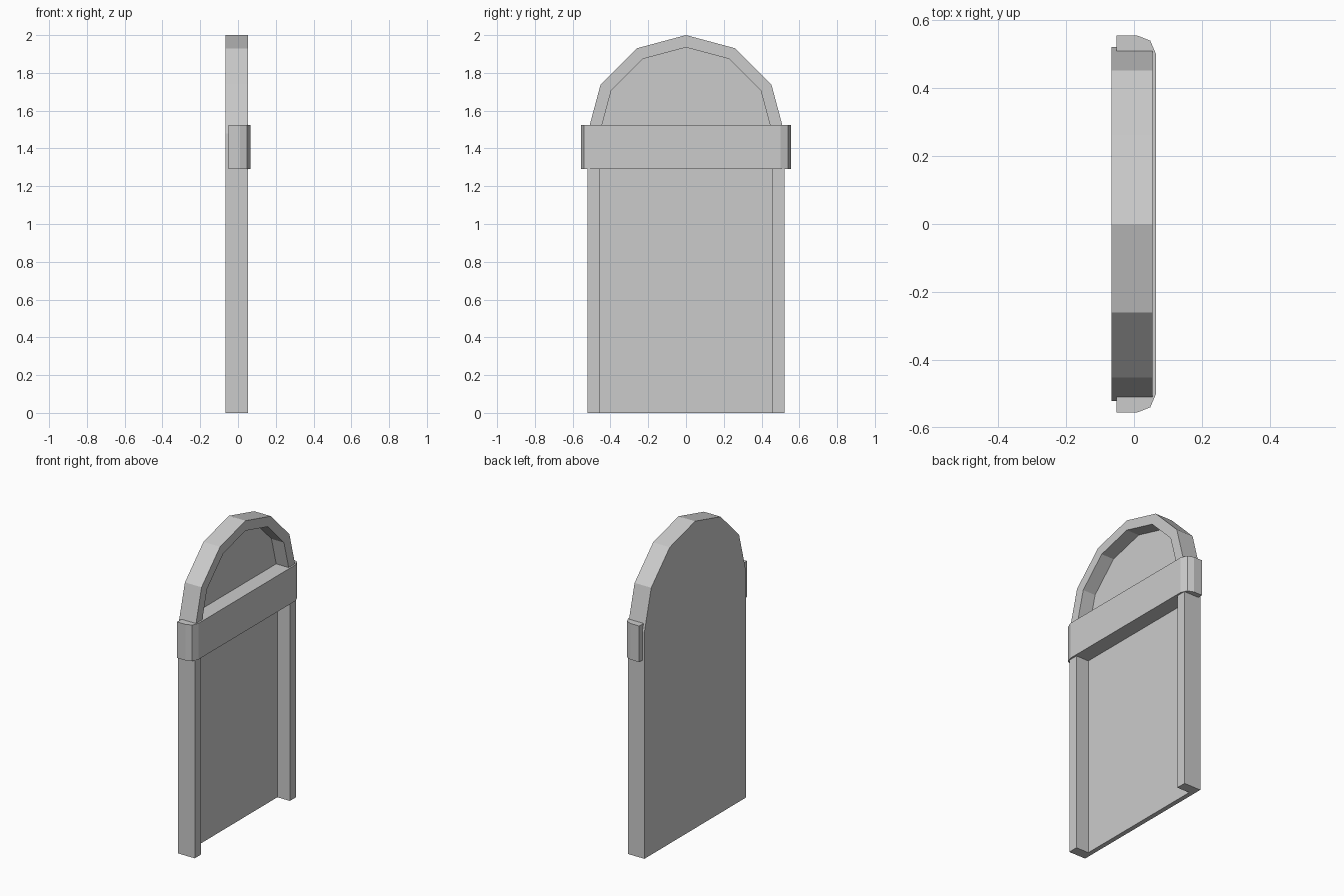
import bpy, bmesh, math

if "Cube" in bpy.data.objects:
    bpy.data.objects.remove(bpy.data.objects["Cube"])

R_OUT, R_IN, SPRING = 0.522, 0.457, 1.478   # arch radii and height of its centre
BACK, PANEL, FRONT = -0.066, -0.036, 0.054  # x of back, recessed panel, frame face


def finish(bm, name):
    bmesh.ops.recalc_face_normals(bm, faces=bm.faces)
    mesh = bpy.data.meshes.new(name)
    bm.to_mesh(mesh)
    bm.free()
    obj = bpy.data.objects.new(name, mesh)
    bpy.context.collection.objects.link(obj)
    return obj


def arch_loop(bm, r, x):
    """Open arch outline: foot, six-sided half circle, foot."""
    pts = [(r, 0)]
    for i in range(7):
        a = math.pi * i / 6
        pts.append((r * math.cos(a), SPRING + r * math.sin(a)))
    pts.append((-r, 0))
    return [bm.verts.new((x, y, z)) for y, z in pts]


def bridge(bm, a, b):
    for i in range(len(a) - 1):
        bm.faces.new((a[i], a[i + 1], b[i + 1], b[i]))


# Arched slab with raised rim and recessed panel
bm = bmesh.new()
loops = [arch_loop(bm, r, x) for r, x in
         ((R_OUT, BACK), (R_OUT, FRONT), (R_IN, FRONT), (R_IN, PANEL))]
for a, b in zip(loops, loops[1:]):
    bridge(bm, a, b)
bm.faces.new(loops[0])
bm.faces.new(loops[-1])
# underside, open across the recess
bm.faces.new([l[0] for l in loops] + [l[-1] for l in reversed(loops)])
finish(bm, "arched_panel")

# Cross band with chamfered front corners
half = [(-0.051, 0.555), (0.01, 0.555), (0.048, 0.54), (0.065, 0.50)]
profile = half + [(x, -y) for x, y in reversed(half)]
bm = bmesh.new()
base = bm.faces.new([bm.verts.new((x, y, 1.29)) for x, y in profile])
ext = bmesh.ops.extrude_face_region(bm, geom=[base], use_keep_orig=True)
top = [v for v in ext["geom"] if isinstance(v, bmesh.types.BMVert)]
bmesh.ops.translate(bm, verts=top, vec=(0, 0, 0.235))
finish(bm, "cross_band")
